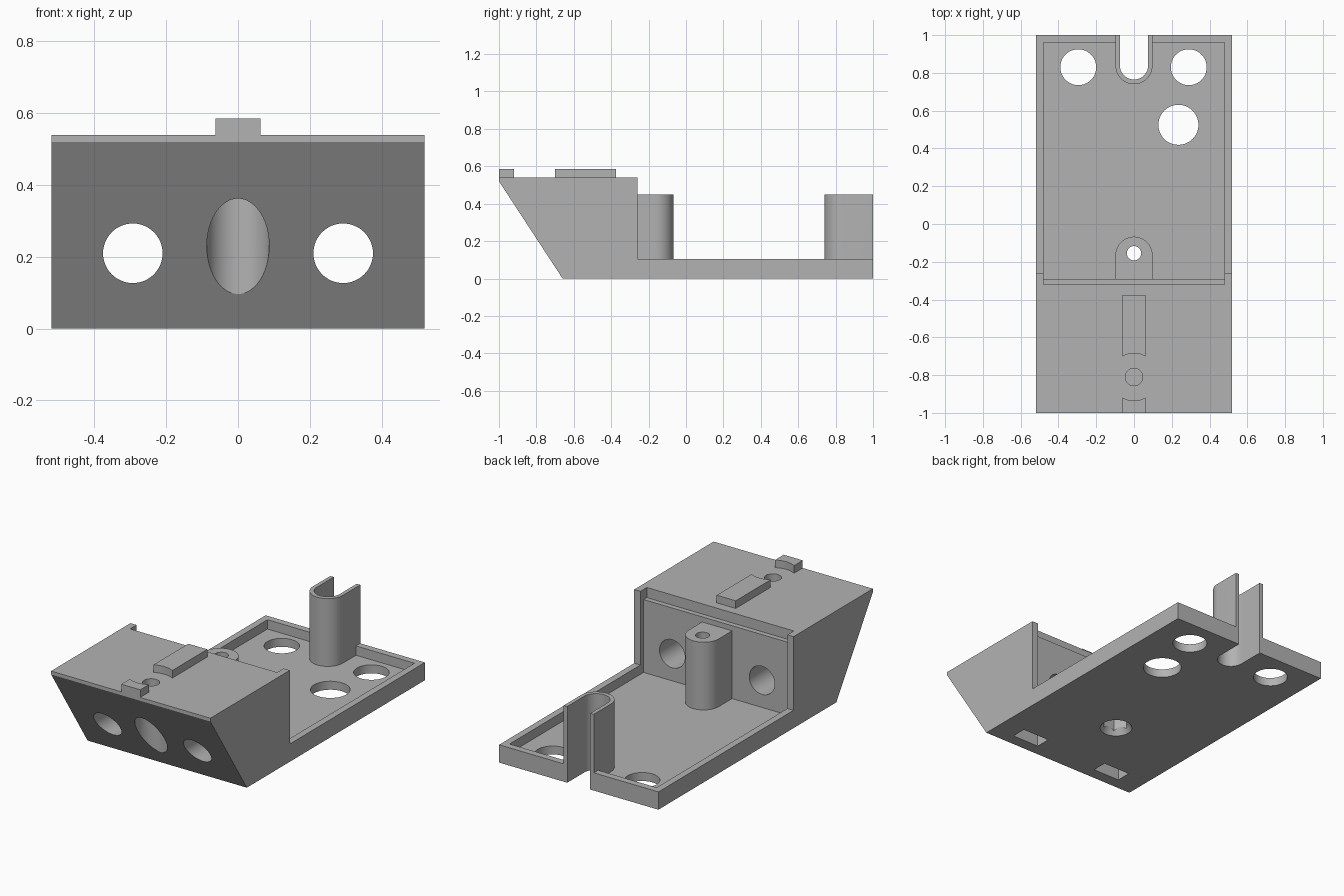
import bpy, bmesh, math
from mathutils import Vector

if "Cube" in bpy.data.objects:
    bpy.data.objects.remove(bpy.data.objects["Cube"])

grey = bpy.data.materials.new("plain grey")
grey.diffuse_color = (0.45, 0.45, 0.45, 1)
grey.use_nodes = True
grey.node_tree.nodes["Principled BSDF"].inputs["Base Color"].default_value = grey.diffuse_color


def prism(name, pts, axis, lo, hi):
    """Extrude a 2D outline: axis 'x' takes (y, z), 'y' takes (x, z), 'z' takes (x, y)."""
    place = {'x': lambda a, b, t: (t, a, b),
             'y': lambda a, b, t: (a, t, b),
             'z': lambda a, b, t: (a, b, t)}[axis]
    bm = bmesh.new()
    face = bm.faces.new([bm.verts.new(place(a, b, lo)) for a, b in pts])
    ext = bmesh.ops.extrude_face_region(bm, geom=[face])
    shift = Vector(place(0, 0, hi - lo))
    bmesh.ops.translate(bm, vec=shift,
                        verts=[v for v in ext['geom'] if isinstance(v, bmesh.types.BMVert)])
    bmesh.ops.recalc_face_normals(bm, faces=bm.faces)
    mesh = bpy.data.meshes.new(name)
    bm.to_mesh(mesh)
    bm.free()
    mesh.materials.append(grey)
    ob = bpy.data.objects.new(name, mesh)
    bpy.context.collection.objects.link(ob)
    return ob


def arc(cx, cy, r, a0=0, a1=360, n=48):
    full = a1 - a0 == 360
    steps = n if full else n + 1
    return [(cx + r * math.cos(math.radians(a0 + (a1 - a0) * i / n)),
             cy + r * math.sin(math.radians(a0 + (a1 - a0) * i / n))) for i in range(steps)]


def rect(x0, y0, x1, y1):
    return [(x0, y0), (x1, y0), (x1, y1), (x0, y1)]


def combine(target, tool, op='DIFFERENCE'):
    mod = target.modifiers.new(op, 'BOOLEAN')
    mod.operation, mod.object, mod.solver = op, tool, 'EXACT'
    bpy.context.view_layer.objects.active = target
    bpy.ops.object.modifier_apply(modifier=mod.name)
    bpy.data.objects.remove(tool)


# Wedge-nosed body with a long thin tray
body = prism("body", [(-0.66, 0), (1, 0), (1, 0.105), (-0.26, 0.105), (-0.26, 0.54),
                      (-1, 0.54), (-1, 0.52)], 'x', -0.52, 0.52)

# Recess leaving a thin rim, side flanges and a stepped wall
combine(body, prism("recess", [(0.96, 0.05), (0.96, 0.7), (-0.32, 0.7), (-0.32, 0.48),
                               (-0.29, 0.48), (-0.29, 0.05)], 'x', -0.48, 0.48))

# Screw post and U-shaped cable guide
combine(body, prism("post", arc(0, -0.165, 0.098, 0, 180, 24) + [(-0.098, -0.31), (0.098, -0.31)],
                    'z', 0.03, 0.45), 'UNION')
combine(body, prism("guide", arc(0, 0.838, 0.098, 180, 360, 24) + [(0.098, 1), (-0.098, 1)],
                    'z', 0.03, 0.45), 'UNION')
combine(body, prism("slot", arc(0, 0.84, 0.075, 180, 360, 24) + [(0.075, 1.1), (-0.075, 1.1)],
                    'z', -0.1, 0.6))

# Large holes in the tray
for x, y, r in ((-0.295, 0.83, 0.095), (0.29, 0.83, 0.095), (0.235, 0.525, 0.106)):
    combine(body, prism("tray_hole", arc(x, y, r), 'z', -0.1, 0.2))

# Screw hole through the post: bore, nut pocket and tapered mouth
combine(body, prism("bore", arc(0, -0.155, 0.038), 'z', -0.1, 0.6))
combine(body, prism("nut_pocket", arc(0, -0.155, 0.075, n=6), 'z', -0.1, 0.16))
mouth = prism("mouth", arc(0, -0.155, 0.095), 'z', -0.01, 0.045)
for v in mouth.data.vertices:
    if v.co.z > 0:
        v.co.x *= 0.65
        v.co.y = -0.155 + (v.co.y + 0.155) * 0.65
combine(body, mouth)

# Fixing holes through the nose, each with a nut slot from below
for s in (-1, 1):
    combine(body, prism("nose_hole", arc(s * 0.293, 0.21, 0.083), 'y', -1.2, -0.2))
    combine(body, prism("nut_slot", rect(s * 0.293 - 0.088, -0.59, s * 0.293 + 0.088, -0.5),
                        'z', -0.1, 0.305))

# Counterbore in the slope and blind hole on top
combine(body, prism("counterbore", arc(0, -0.81, 0.087), 'z', -0.1, 0.43))
combine(body, prism("top_hole", arc(0, -0.81, 0.046), 'z', 0.44, 0.7))

# Alignment rail on top, hollowed around the blind hole
half = math.degrees(math.acos(0.062 / 0.125))
rear = prism("rear_rail", arc(0, -0.81, 0.125, half, 180 - half, 16)
             + [(-0.062, -0.375), (0.062, -0.375)], 'z', 0.54, 0.585)
front = prism("front_rail", arc(0, -0.81, 0.125, 180 + half, 360 - half, 16)
              + [(0.062, -1), (-0.062, -1)], 'z', 0.54, 0.585)

# Smooth the round walls, keep the edges sharp
for ob in (body, rear, front):
    bpy.ops.object.select_all(action='DESELECT')
    ob.select_set(True)
    bpy.context.view_layer.objects.active = ob
    bpy.ops.object.shade_smooth_by_angle(angle=math.radians(30))
